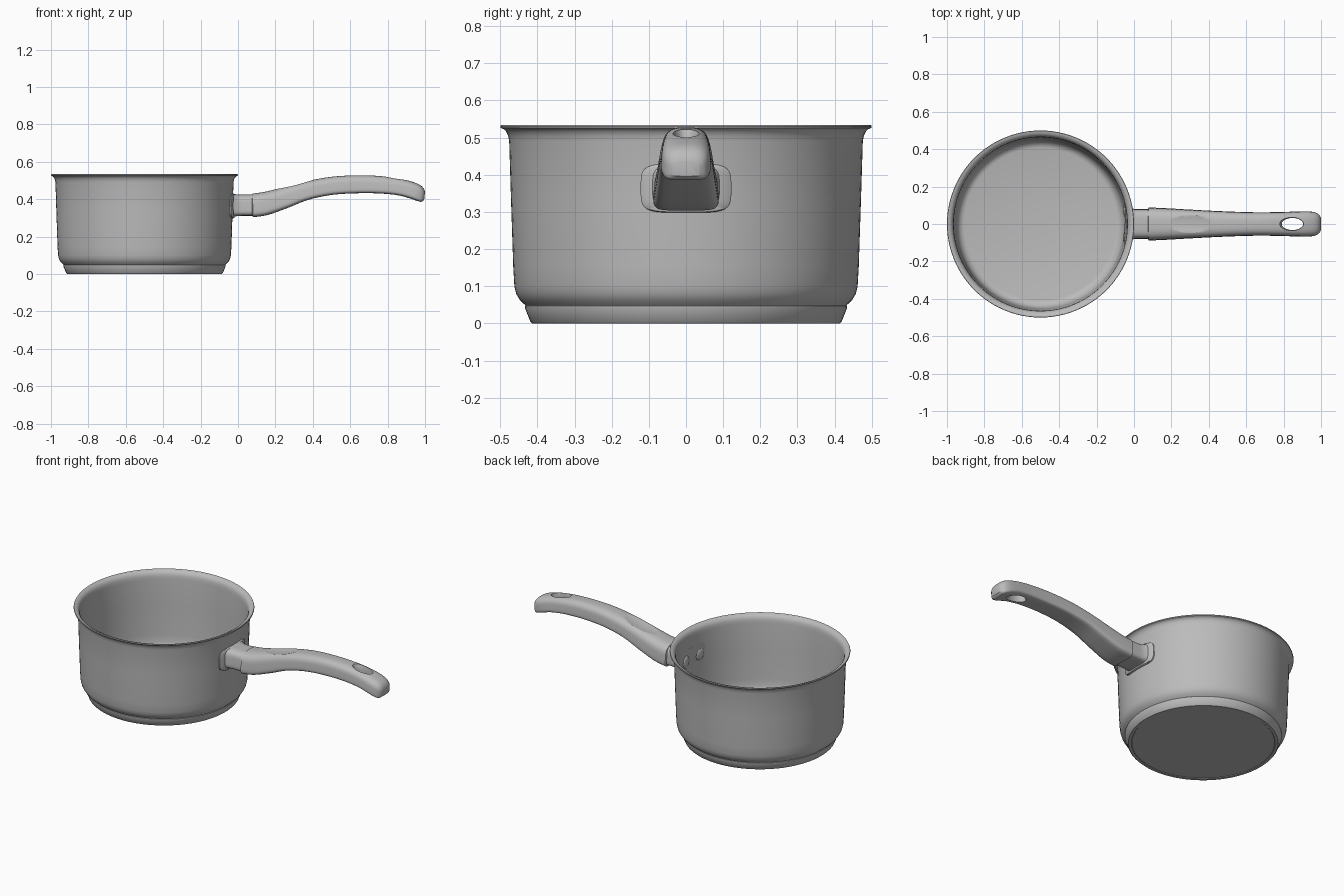
import bpy, bmesh, math
from mathutils import Vector, Matrix

if "Cube" in bpy.data.objects:
    bpy.data.objects.remove(bpy.data.objects["Cube"], do_unlink=True)

metal = bpy.data.materials.new("grey metal")
metal.use_nodes = True
GREY = (0.5, 0.5, 0.5, 1)
metal.diffuse_color = GREY
metal.node_tree.nodes["Principled BSDF"].inputs["Base Color"].default_value = GREY

PAN_X = -0.5


def finish(name, bm):
    """Turn a bmesh into a named object."""
    bmesh.ops.recalc_face_normals(bm, faces=bm.faces)
    me = bpy.data.meshes.new(name)
    bm.to_mesh(me)
    bm.free()
    me.materials.append(metal)
    ob = bpy.data.objects.new(name, me)
    bpy.context.collection.objects.link(ob)
    return ob


def activate(ob):
    bpy.ops.object.select_all(action='DESELECT')
    ob.select_set(True)
    bpy.context.view_layer.objects.active = ob


def smooth(ob, angle=35):
    activate(ob)
    bpy.ops.object.shade_smooth_by_angle(angle=math.radians(angle))


def loft(name, rings):
    """Skin equal-length closed rings and cap both ends."""
    bm = bmesh.new()
    loops = [[bm.verts.new(p) for p in ring] for ring in rings]
    n = len(loops[0])
    for a, b in zip(loops, loops[1:]):
        for i in range(n):
            j = (i + 1) % n
            bm.faces.new((a[i], a[j], b[j], b[i]))
    bm.faces.new(loops[0])
    bm.faces.new(loops[-1])
    return finish(name, bm)


def lathe(name, profile, cx, sx=1, sy=1, steps=96):
    """Revolve (radius, z) points about a vertical axis."""
    angles = [2 * math.pi * i / steps for i in range(steps)]
    return loft(name, [[(cx + sx * r * math.cos(a), sy * r * math.sin(a), z)
                        for a in angles] for r, z in profile])


def ellipsoid(name, matrix, radii):
    bm = bmesh.new()
    bmesh.ops.create_uvsphere(bm, u_segments=48, v_segments=24, radius=1,
                              matrix=matrix @ Matrix.Diagonal((*radii, 1)))
    return finish(name, bm)


def cut(ob, cutter):
    mod = ob.modifiers.new("cut", 'BOOLEAN')
    mod.operation = 'DIFFERENCE'
    mod.solver = 'EXACT'
    mod.object = cutter
    activate(ob)
    bpy.ops.object.modifier_apply(modifier=mod.name)
    bpy.data.objects.remove(cutter, do_unlink=True)


def section(top_exp, low_exp, n=56):
    """Unit outline: soft crown above, squarer underside."""
    out = []
    for i in range(n):
        t = 2 * math.pi * (i + 0.5) / n
        c, s = math.cos(t), math.sin(t)
        e = top_exp if s > 0 else low_exp
        out.append((math.copysign(abs(c) ** e, c), math.copysign(abs(s) ** e, s)))
    return out


# Pan body: outer wall, flared lip, inner wall, floor
smooth(lathe("pan_body", [
    (0.02, 0.045), (0.428, 0.045), (0.437, 0.053), (0.448, 0.064), (0.457, 0.079),
    (0.462, 0.10), (0.465, 0.15), (0.471, 0.33), (0.476, 0.49), (0.479, 0.505),
    (0.484, 0.516), (0.491, 0.523), (0.499, 0.526), (0.5, 0.53), (0.498, 0.534),
    (0.488, 0.532), (0.478, 0.527), (0.470, 0.517), (0.466, 0.504), (0.464, 0.485),
    (0.459, 0.33), (0.453, 0.15), (0.450, 0.11), (0.444, 0.09), (0.433, 0.074),
    (0.420, 0.066), (0.408, 0.063), (0.02, 0.063)], PAN_X))

# Base disc under the pan
smooth(lathe("base_disc", [
    (0.02, 0.003), (0.395, 0.003), (0.398, 0.0), (0.414, 0.0), (0.419, 0.005),
    (0.434, 0.042), (0.434, 0.047), (0.428, 0.051), (0.02, 0.051)], PAN_X), 25)


# Bracket: curved plate on the wall flowing into a short sleeve
def wall_ring(hw, hh, zc, radius, e):
    return [(PAN_X + math.sqrt(radius ** 2 - (y * hw) ** 2), y * hw, zc + z * hh)
            for y, z in section(e, e)]


def flat_ring(x, hw, hh, zc):
    return [(x, y * hw * (1 - 0.05 * z), zc + z * hh) for y, z in section(0.55, 0.38)]


smooth(loft("handle_bracket", [
    wall_ring(0.122, 0.066, 0.364, 0.462, 0.45),
    wall_ring(0.122, 0.066, 0.364, 0.478, 0.45),
    wall_ring(0.118, 0.064, 0.364, 0.481, 0.45),
    wall_ring(0.090, 0.060, 0.367, 0.483, 0.5),
    flat_ring(-0.004, 0.080, 0.058, 0.368),
    flat_ring(0.02, 0.078, 0.057, 0.368),
    flat_ring(0.085, 0.078, 0.057, 0.368)]))

# Handle stations: top x, top z, bottom x, bottom z, half width
STATIONS = [
    (0.074, 0.422, 0.076, 0.312, 0.080), (0.078, 0.430, 0.080, 0.304, 0.086),
    (0.150, 0.441, 0.160, 0.316, 0.083), (0.250, 0.467, 0.270, 0.355, 0.077),
    (0.360, 0.495, 0.380, 0.398, 0.071), (0.500, 0.520, 0.510, 0.424, 0.065),
    (0.650, 0.528, 0.650, 0.432, 0.061), (0.780, 0.522, 0.770, 0.430, 0.062),
    (0.880, 0.507, 0.860, 0.420, 0.065), (0.945, 0.489, 0.920, 0.404, 0.066),
    (0.978, 0.473, 0.955, 0.392, 0.062), (0.994, 0.455, 0.980, 0.386, 0.052),
    (1.000, 0.437, 0.995, 0.396, 0.036)]


def catmull(a, b, c, d, t):
    return 0.5 * (2 * b + (c - a) * t + (2 * a - 5 * b + 4 * c - d) * t * t
                  + (3 * b - a - 3 * c + d) * t ** 3)


def handle_ring(xt, zt, xb, zb, w):
    top, low = Vector((xt, 0, zt)), Vector((xb, 0, zb))
    mid, half = (top + low) / 2, (top - low) / 2
    return [mid + half * z + Vector((0, y * w * (1 - 0.06 * z), 0))
            for y, z in section(0.68, 0.36)]


rings = [handle_ring(*STATIONS[0])]
for i in range(1, len(STATIONS) - 1):
    s = [STATIONS[max(i - 1, 1)], STATIONS[i], STATIONS[i + 1],
         STATIONS[min(i + 2, len(STATIONS) - 1)]]
    for k in range(5):
        rings.append(handle_ring(*[catmull(*v, k / 5) for v in zip(*s)]))
rings.append(handle_ring(*STATIONS[-1]))
handle = loft("handle", rings)

# Thumb dimple on the crown of the handle
tilt = Matrix.Rotation(-math.radians(14), 4, 'Y')
place = Matrix.Translation((0.30, 0, 0.481)) @ tilt @ Matrix.Translation((0, 0, 0.028))
cut(handle, ellipsoid("dimple_cutter", place, (0.17, 0.10, 0.04)))

# Hanging hole, slightly flared at both ends
cut(handle, lathe("hole_cutter", [
    (1.5, 0.35), (1.12, 0.425), (1.0, 0.44), (1.0, 0.49), (1.06, 0.505), (1.5, 0.56)],
    0.847, 0.057, 0.032, 48))
smooth(handle)

# Rivets on the inner wall
for side, label in ((1, "left"), (-1, "right")):
    a = side * math.asin(0.066 / 0.46)
    m = (Matrix.Translation((PAN_X, 0, 0.365)) @ Matrix.Rotation(a, 4, 'Z')
         @ Matrix.Translation((0.460, 0, 0)))
    smooth(ellipsoid("rivet_" + label, m, (0.013, 0.036, 0.036)))
